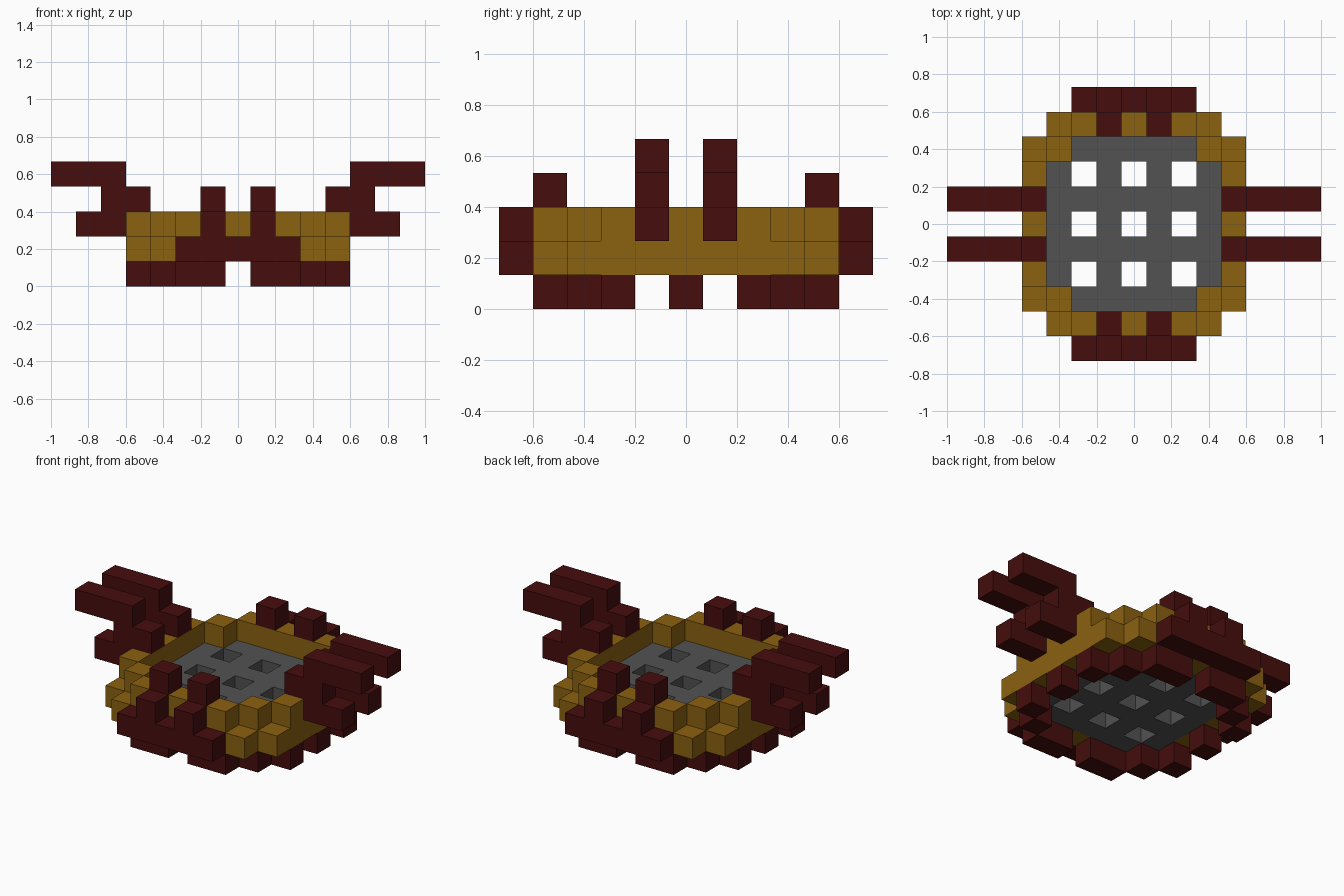
import bpy
import bmesh
from mathutils import Vector

if "Cube" in bpy.data.objects:
    bpy.data.objects.remove(bpy.data.objects["Cube"], do_unlink=True)

U = 2 / 15  # edge length of one block


def material(name, color):
    m = bpy.data.materials.new(name)
    m.use_nodes = True
    m.diffuse_color = (*color, 1)
    bsdf = m.node_tree.nodes["Principled BSDF"]
    bsdf.inputs["Base Color"].default_value = (*color, 1)
    bsdf.inputs["Roughness"].default_value = 0.9
    return m


RED = material("dark_red", (0.061, 0.004, 0.004))
GOLD = material("old_gold", (0.258, 0.119, 0.005))
GREY = material("iron_grey", (0.084, 0.084, 0.084))


def block_part(name, cells, mat):
    """Skin a set of (x, y, layer) blocks, leaving out faces between them."""
    bm = bmesh.new()
    for c in cells:
        centre = Vector((c[0], c[1], c[2] + 0.5))
        for axis in range(3):
            for sign in (-1, 1):
                step = [0, 0, 0]
                step[axis] = sign
                if tuple(a + b for a, b in zip(c, step)) in cells:
                    continue
                n = Vector(step)
                u = Vector([float(i == (axis + 1) % 3) for i in range(3)])
                v = n.cross(u)
                corners = ((-1, -1), (1, -1), (1, 1), (-1, 1))
                bm.faces.new([bm.verts.new((centre + (n + a * u + b * v) / 2) * U)
                              for a, b in corners])
    bmesh.ops.remove_doubles(bm, verts=bm.verts, dist=1e-4)
    mesh = bpy.data.meshes.new(name)
    bm.to_mesh(mesh)
    bm.free()
    mesh.materials.append(mat)
    obj = bpy.data.objects.new(name, mesh)
    bpy.context.collection.objects.link(obj)
    return obj


def mirrored(cells):
    """Repeat blocks in all four quarters."""
    return {(sx * x, sy * y, z) for x, y, z in cells for sx in (-1, 1) for sy in (-1, 1)}


# Floor grate: rounded plate with nine square holes
floor = {(x, y, 1) for x in range(-3, 4) for y in range(-3, 4)
         if not (abs(x) == 3 and abs(y) == 3)
         and not (x in (-2, 0, 2) and y in (-2, 0, 2))}
block_part("floor_grate", floor, GREY)

# Rim wall: wide lower course, upper course with stepped corners
lower = {(x, 4, 1) for x in range(4)} | {(4, y, 1) for y in range(4)} | {(3, 3, 1)}
upper = {(x, 4, 2) for x in range(3)} | {(4, y, 2) for y in range(3)} | {(3, 3, 2)}
block_part("rim_wall", mirrored(lower | upper), GOLD)

# Feet: toothed ring under the rim
feet = {(1, 4, 0), (2, 4, 0), (3, 3, 0), (4, 2, 0), (4, 0, 0)}
block_part("feet_ring", mirrored(feet), RED)

# Clamps at the front and back: bar, two uprights, two hooks over the rim
for name, side in (("front_clamp", -1), ("back_clamp", 1)):
    cells = {(x, 5 * side, 1) for x in range(-2, 3)}
    cells |= {(sx, y * side, z) for sx in (-1, 1) for y, z in ((5, 2), (4, 3))}
    block_part(name, cells, RED)

# Side arms: a pair on each side, stepping up and outward
profile = ((5, 2), (6, 2), (4, 3), (5, 3), (5, 4), (6, 4), (7, 4))
for side_name, sx in (("left", 1), ("right", -1)):
    for end_name, y in (("front", -1), ("back", 1)):
        block_part(f"{side_name}_{end_name}_arm", {(sx * x, y, z) for x, z in profile}, RED)
